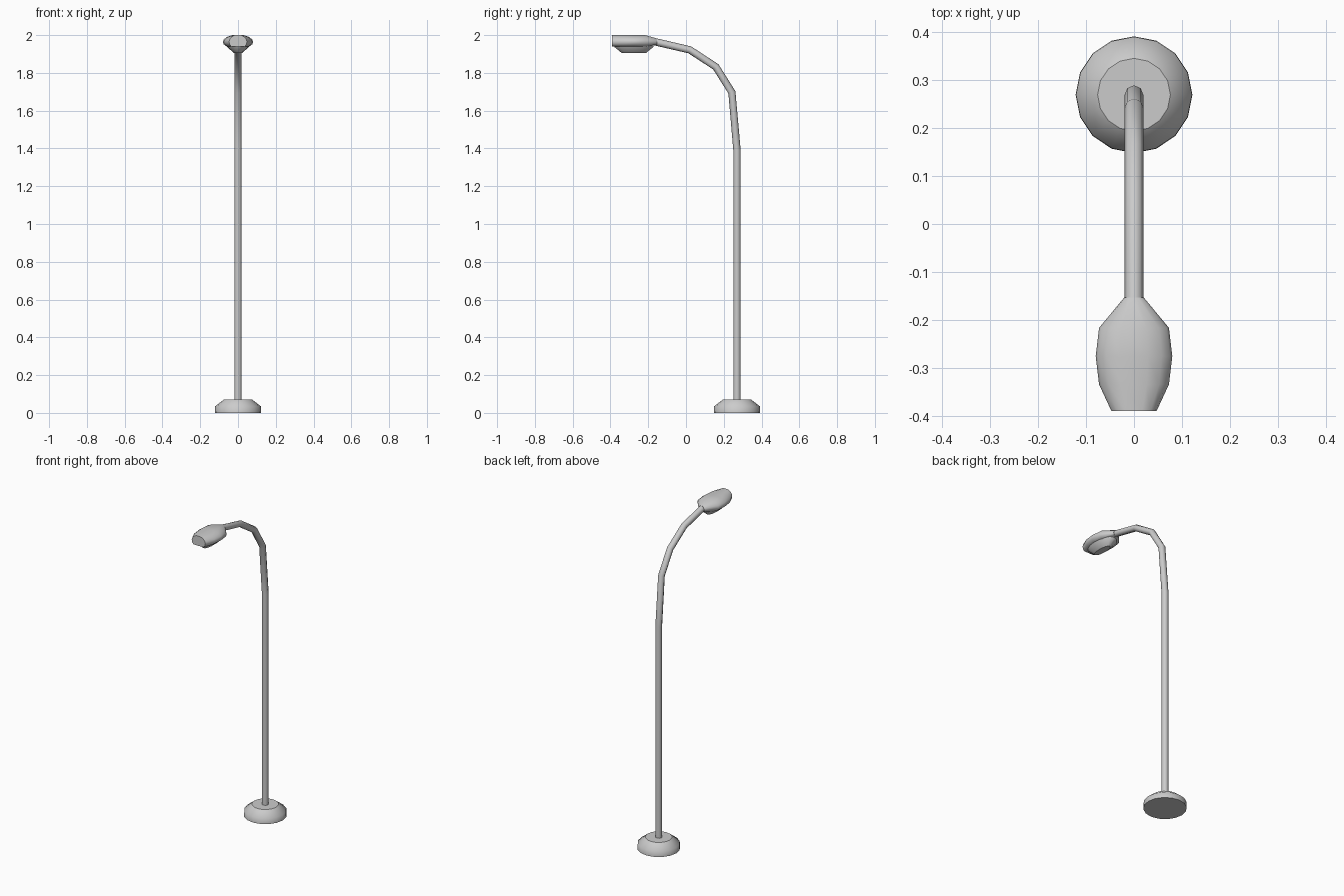
import bpy, bmesh
from math import cos, sin, pi
from mathutils import Vector

if "Cube" in bpy.data.objects:
    bpy.data.objects.remove(bpy.data.objects["Cube"])


def loft(name, rings):
    """Skin closed rings of equal size, cap both ends, smooth the sides only."""
    bm = bmesh.new()
    loops = [[bm.verts.new(p) for p in ring] for ring in rings]
    n = len(loops[0])
    for a, b in zip(loops, loops[1:]):
        for i in range(n):
            j = (i + 1) % n
            bm.faces.new((a[i], a[j], b[j], b[i])).smooth = True
    bm.faces.new(loops[0][::-1])
    bm.faces.new(loops[-1])
    bmesh.ops.recalc_face_normals(bm, faces=bm.faces)
    mesh = bpy.data.meshes.new(name)
    bm.to_mesh(mesh)
    bm.free()
    obj = bpy.data.objects.new(name, mesh)
    bpy.context.collection.objects.link(obj)
    return obj


def oval(y, z, rx, ry, n=16):
    return [(rx * cos(2 * pi * i / n), y + ry * sin(2 * pi * i / n), z) for i in range(n)]


# Round foot with a bevelled upper edge
base_y = 0.27
loft("base", [oval(base_y, z, r, r) for z, r in
              [(0, 0.122), (0.035, 0.121), (0.07, 0.076)]])

# Straight pole that bends forward in a few segments
path = [Vector((0, y, z)) for y, z in
        [(0.27, 0.05), (0.27, 1.39), (0.243, 1.697), (0.158, 1.832),
         (0.02, 1.922), (-0.17, 1.966)]]
rings = []
for i, p in enumerate(path):
    before = (p - path[max(i - 1, 0)]).normalized()
    after = (path[min(i + 1, len(path) - 1)] - p).normalized()
    t = (before + after).normalized()
    side = Vector((0, -t.z, t.y))
    r = 0.0195
    rings.append([p + Vector((r * cos(a), 0, 0)) + side * r * sin(a)
                  for a in (2 * pi * k / 8 for k in range(8))])
loft("pole", rings)

# Lamp housing: rounded cross-section lofted along y (half profile, mirrored)
half = [(0.36, 1.0), (0.72, 0.84), (0.94, 0.62), (1.0, 0.42), (0.95, 0.2), (0.76, 0.0)]
section = half + [(-x, h) for x, h in reversed(half)]
stations = [(-0.153, 0.02, 1.95, 1.982), (-0.217, 0.073, 1.94, 2.0),
            (-0.276, 0.08, 1.94, 2.0), (-0.335, 0.073, 1.94, 2.0),
            (-0.391, 0.047, 1.94, 2.0)]
loft("lamp_housing", [[(x * w, y, lo + h * (hi - lo)) for x, h in section]
                      for y, w, lo, hi in stations])

# Lens bulging below the housing
loft("lamp_lens", [oval(-0.276, z, rx, ry) for z, rx, ry in
                   [(1.945, 0.06, 0.105), (1.937, 0.058, 0.103), (1.906, 0.022, 0.065)]])
